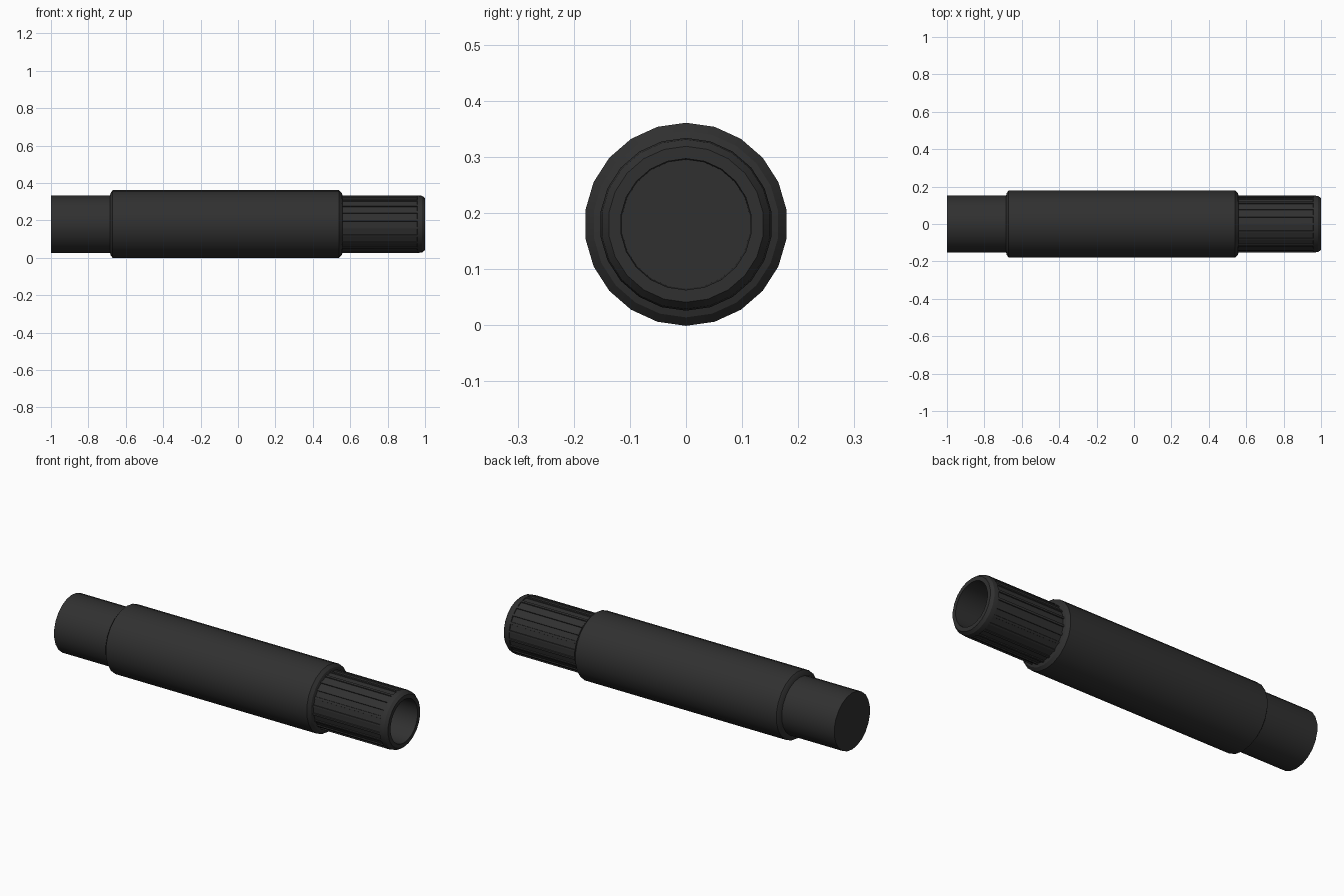
import bpy, bmesh, math

SIDES = 22
AXIS_Z = 0.18

if "Cube" in bpy.data.objects:
    bpy.data.objects.remove(bpy.data.objects["Cube"])

# Single dark finish
black = bpy.data.materials.new("matte black")
black.use_nodes = True
colour = (0.03, 0.03, 0.03, 1)
black.diffuse_color = colour
bsdf = black.node_tree.nodes["Principled BSDF"]
bsdf.inputs["Base Color"].default_value = colour
bsdf.inputs["Roughness"].default_value = 0.7


def lathe(name, profile, grooved=None):
    """Turn (x, radius) points around the long axis; a zero radius closes an end."""
    bm = bmesh.new()
    rings = []
    for x, r in profile:
        if r == 0:
            rings.append([bm.verts.new((x, 0, AXIS_Z))] * SIDES)
            continue
        angles = [math.tau * i / SIDES for i in range(SIDES)]
        rings.append([bm.verts.new((x, r * math.sin(a), AXIS_Z + r * math.cos(a)))
                      for a in angles])
    for a, b in zip(rings, rings[1:]):
        for i in range(SIDES):
            j = (i + 1) % SIDES
            bm.faces.new(dict.fromkeys((a[i], a[j], b[j], b[i])))
    bmesh.ops.recalc_face_normals(bm, faces=bm.faces)
    # Shallow lengthwise flutes, one in each facet of the grip band
    if grooved:
        lo, hi = grooved
        band = [f for f in bm.faces
                if lo < f.calc_center_median().x < hi and abs(f.normal.x) < 0.1
                and f.normal.dot(f.calc_center_median()
                                 - type(f.normal)((f.calc_center_median().x, 0, AXIS_Z))) > 0]
        bmesh.ops.inset_individual(bm, faces=band, thickness=0.008, depth=0)
        bmesh.ops.inset_individual(bm, faces=band, thickness=0.002, depth=-0.005)
    mesh = bpy.data.meshes.new(name)
    bm.to_mesh(mesh)
    bm.free()
    mesh.materials.append(black)
    obj = bpy.data.objects.new(name, mesh)
    bpy.context.collection.objects.link(obj)
    bpy.ops.object.select_all(action='DESELECT')
    obj.select_set(True)
    bpy.context.view_layer.objects.active = obj
    bpy.ops.object.shade_smooth_by_angle(angle=math.radians(25))
    return obj


# Thick central sleeve with chamfered shoulders
lathe("main_sleeve", [(-0.685, 0.15), (-0.68, 0.168), (-0.67, 0.181),
                      (0.54, 0.181), (0.555, 0.166), (0.56, 0.15)])

# Solid end cap
lathe("end_plug", [(-1, 0), (-1, 0.154), (-0.67, 0.154)])

# Fluted tube with bevelled lip and hollow bore
lathe("fluted_tube", [(0.55, 0.154), (0.965, 0.154), (0.985, 0.151), (1, 0.139),
                      (1, 0.117), (0.7, 0.115), (0.7, 0)], grooved=(0.6, 0.9))
